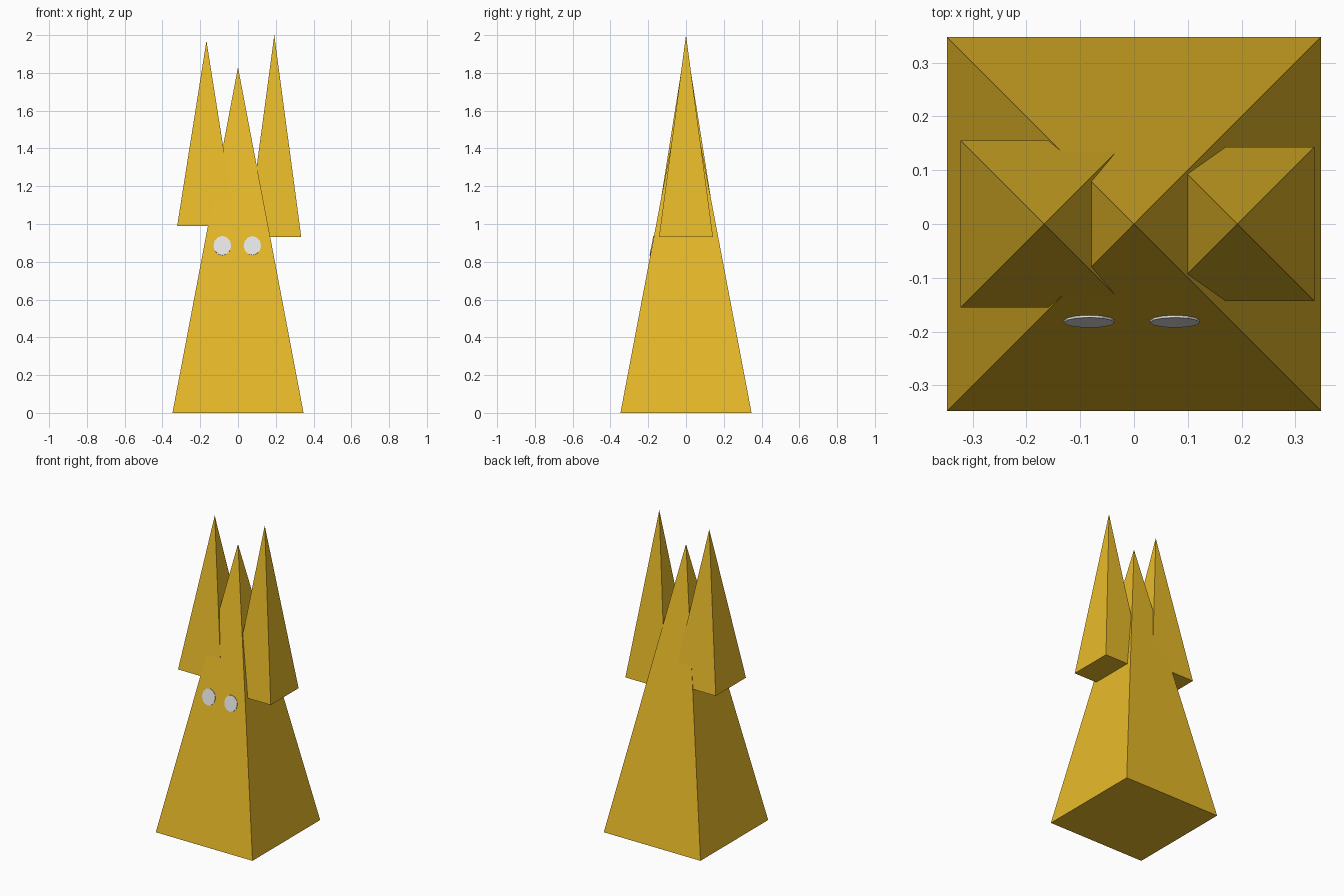
import bpy, bmesh, math
from mathutils import Vector, Matrix

if "Cube" in bpy.data.objects:
    bpy.data.objects.remove(bpy.data.objects["Cube"])


def material(name, rgb):
    m = bpy.data.materials.new(name)
    m.diffuse_color = (*rgb, 1)
    m.use_nodes = True
    m.node_tree.nodes["Principled BSDF"].inputs["Base Color"].default_value = m.diffuse_color
    return m


YELLOW = material("golden_yellow", (1.0, 0.61, 0.027))
WHITE = material("white", (1.0, 1.0, 1.0))


def finish(name, bm, mat):
    bmesh.ops.recalc_face_normals(bm, faces=bm.faces)
    mesh = bpy.data.meshes.new(name)
    bm.to_mesh(mesh)
    bm.free()
    mesh.materials.append(mat)
    ob = bpy.data.objects.new(name, mesh)
    bpy.context.collection.objects.link(ob)


def pyramid(name, x, half, z0, z1):
    """Square pyramid with its base at z0 and its tip at z1."""
    bm = bmesh.new()
    place = Matrix.Translation((x, 0, (z0 + z1) / 2)) @ Matrix.Rotation(math.pi / 4, 4, 'Z')
    bmesh.ops.create_cone(bm, cap_ends=True, segments=4, radius1=half * math.sqrt(2),
                          radius2=0, depth=z1 - z0, matrix=place)
    bmesh.ops.remove_doubles(bm, verts=bm.verts, dist=1e-5)
    finish(name, bm, YELLOW)


# Body and the two spikes sunk into its sides
HALF, TOP = 0.347, 1.83
pyramid("body", 0, HALF, 0, TOP)
pyramid("left_spike", -0.167, 0.155, 0.99, 1.97)
pyramid("right_spike", 0.192, 0.143, 0.93, 2.0)

# Eyes: thin discs lying on the sloping front face
tilt = math.atan2(HALF, TOP)
normal = Vector((0, -math.cos(tilt), math.sin(tilt)))
for name, x, radius, height in (("left_eye", -0.083, 0.047, 0.052),
                                ("right_eye", 0.076, 0.046, 0.051)):
    z = 0.885
    centre = Vector((x, -HALF * (1 - z / TOP), z)) + normal * 0.001
    bm = bmesh.new()
    place = (Matrix.Translation(centre) @ Matrix.Rotation(math.pi / 2 - tilt, 4, 'X')
             @ Matrix.Diagonal((radius, height, 1, 1)))
    bmesh.ops.create_cone(bm, cap_ends=True, segments=12, radius1=1, radius2=1,
                          depth=0.006, matrix=place)
    finish(name, bm, WHITE)
